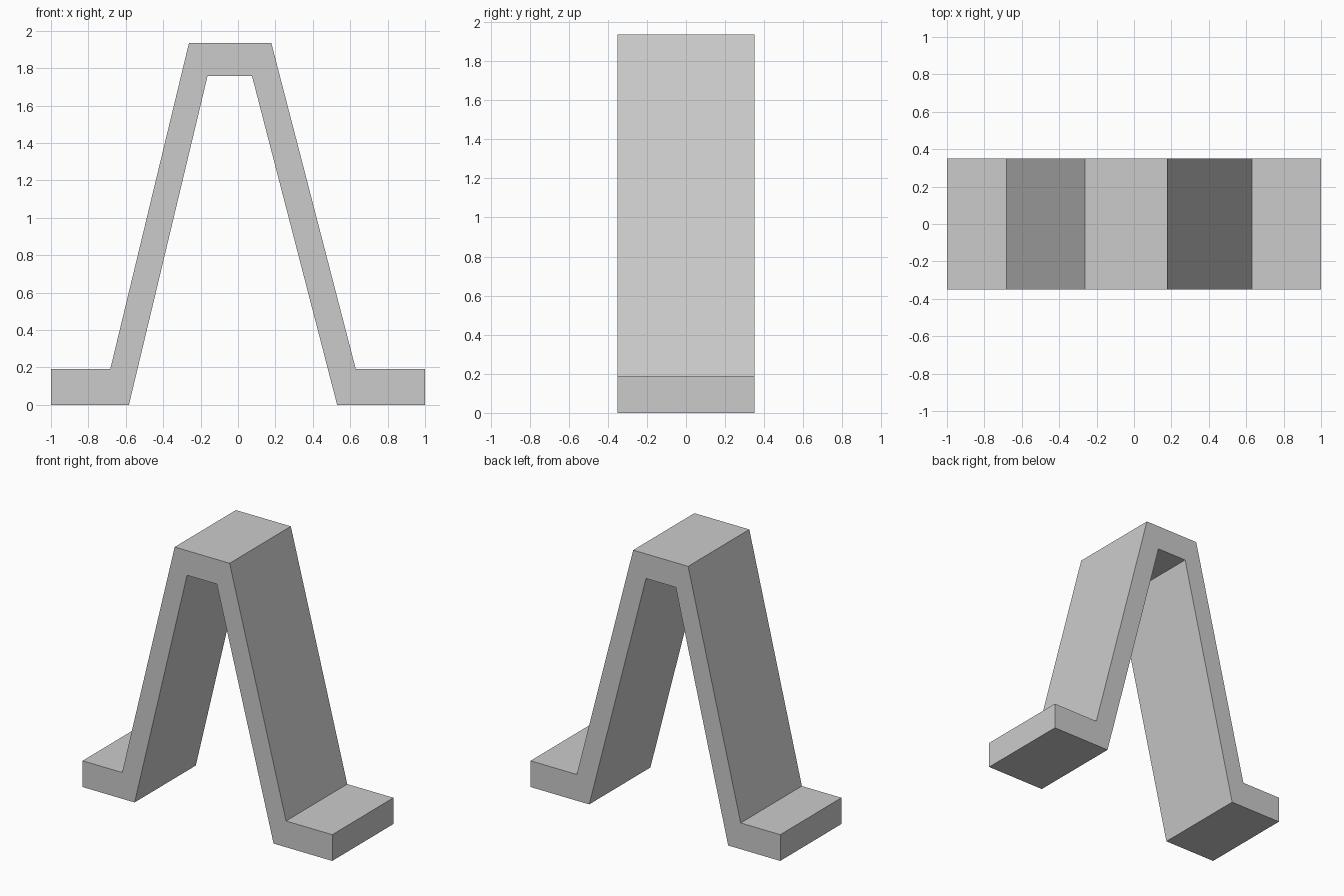
import bpy
import bmesh

cube = bpy.data.objects.get("Cube")
if cube:
    bpy.data.objects.remove(cube, do_unlink=True)

GREY = (0.6, 0.6, 0.6, 1)
HALF_DEPTH = 0.35

# Plain grey finish
mat = bpy.data.materials.new("light_grey")
mat.use_nodes = True
mat.diffuse_color = GREY
mat.node_tree.nodes["Principled BSDF"].inputs["Base Color"].default_value = GREY

# Bracket outline: underside left to right, then the top side back again
profile = [
    (-1, 0), (-0.583, 0), (-0.163, 1.757), (0.075, 1.757), (0.53, 0), (1, 0),
    (1, 0.19), (0.63, 0.19), (0.178, 1.935), (-0.262, 1.935), (-0.683, 0.19), (-1, 0.19),
]

# Extrude the outline from front to back
bm = bmesh.new()
front = bm.faces.new([bm.verts.new((x, -HALF_DEPTH, z)) for x, z in profile])
extruded = bmesh.ops.extrude_face_region(bm, geom=[front], use_keep_orig=True)
back_verts = [g for g in extruded["geom"] if isinstance(g, bmesh.types.BMVert)]
bmesh.ops.translate(bm, verts=back_verts, vec=(0, 2 * HALF_DEPTH, 0))
bmesh.ops.recalc_face_normals(bm, faces=bm.faces)

mesh = bpy.data.meshes.new("trapezoid_bracket")
bm.to_mesh(mesh)
bm.free()
mesh.materials.append(mat)
bracket = bpy.data.objects.new("trapezoid_bracket", mesh)
bpy.context.collection.objects.link(bracket)
